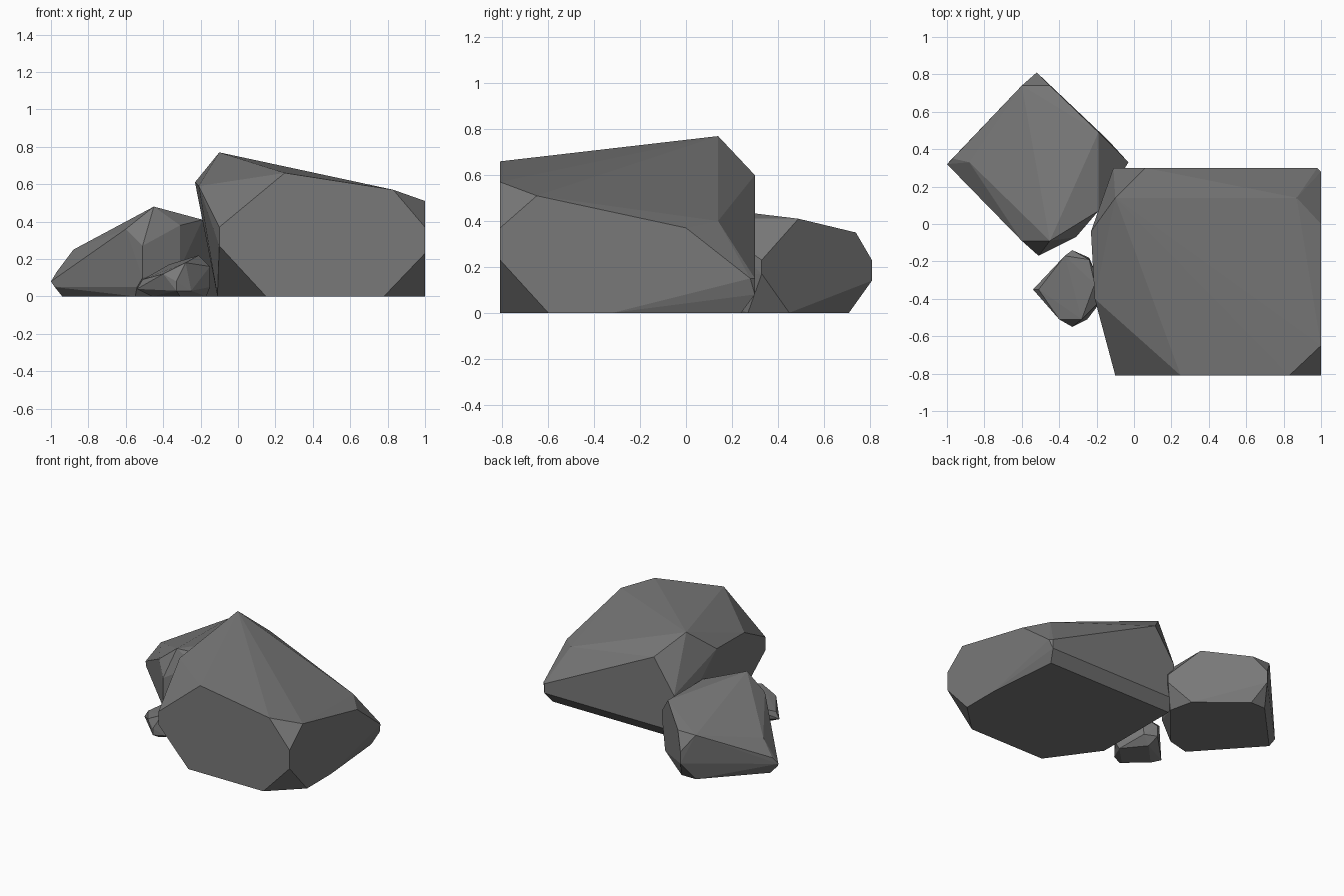
import bpy, bmesh, math

cube = bpy.data.objects.get("Cube")
if cube:
    bpy.data.objects.remove(cube, do_unlink=True)

stone = bpy.data.materials.new("stone_grey")
stone.use_nodes = True
GREY = (0.19, 0.19, 0.19, 1)
stone.diffuse_color = GREY
bsdf = stone.node_tree.nodes["Principled BSDF"]
bsdf.inputs["Base Color"].default_value = GREY
bsdf.inputs["Roughness"].default_value = 0.9


def rock(name, *rings):
    """Chiselled convex boulder wrapped round a few corner points."""
    bm = bmesh.new()
    for ring in rings:
        for p in ring:
            bm.verts.new(p)
    hull = bmesh.ops.convex_hull(bm, input=bm.verts[:])
    loose = [v for v in bm.verts if not v.link_faces]
    bmesh.ops.delete(bm, geom=loose, context='VERTS')
    bmesh.ops.dissolve_limit(bm, angle_limit=math.radians(2.5),
                             verts=bm.verts[:], edges=bm.edges[:])
    bmesh.ops.recalc_face_normals(bm, faces=bm.faces[:])
    mesh = bpy.data.meshes.new(name)
    bm.to_mesh(mesh)
    bm.free()
    mesh.materials.append(stone)
    obj = bpy.data.objects.new(name, mesh)
    bpy.context.scene.collection.objects.link(obj)
    return obj


# Large boulder: base, sides, crown
rock("large_boulder",
     [(.15, -.81, 0), (.78, -.81, 0), (1, -.6, 0), (1, -.32, 0),
      (.95, .24, 0), (-.11, .24, 0), (-.11, -.45, 0)],
     [(-.1, -.81, .27), (-.1, -.81, .37), (1, -.81, .23), (1, -.81, .37),
      (1, .28, .15), (.98, .3, .15), (.98, .3, .08),
      (-.11, .3, .08), (-.11, .3, .35)],
     [(-.1, .14, .77), (.25, -.81, .66), (.83, -.81, .57), (1, -.65, .51),
      (1, 0, .37), (.87, .14, .4), (.06, .3, .6),
      (-.23, -.04, .61), (-.21, -.4, .59)])

# Medium boulder, turned a quarter behind the large one
rock("medium_boulder",
     [(-.1, .27, 0), (-.14, .45, 0), (-.46, .71, 0), (-.58, .71, 0),
      (-.94, .33, 0), (-.55, -.1, 0), (-.38, -.06, 0)],
     [(-.52, .81, .14), (-.52, .81, .23), (-1, .32, .08), (-.97, .35, .13),
      (-.98, .3, .05), (-.54, -.14, .05), (-.51, -.17, .1), (-.51, -.17, .27),
      (-.31, -.07, .15), (-.03, .33, .17), (-.03, .33, .23)],
     [(-.45, -.09, .48), (-.6, -.09, .36), (-.31, -.07, .38), (-.88, .33, .25),
      (-.6, .74, .35), (-.45, .74, .35), (-.19, .49, .41), (-.19, .07, .41)])

# Small stone in front
rock("small_stone",
     [(-.46, -.37, 0), (-.31, -.5, 0), (-.17, -.36, 0), (-.3, -.2, 0)],
     [(-.54, -.35, .04), (-.33, -.55, .03), (-.33, -.55, .08),
      (-.25, -.51, .03), (-.15, -.38, .05), (-.15, -.38, .16),
      (-.24, -.18, .06), (-.33, -.14, .06), (-.33, -.14, .14)],
     [(-.51, -.35, .09), (-.4, -.51, .12), (-.28, -.51, .18),
      (-.21, -.32, .22), (-.24, -.19, .21), (-.37, -.17, .17)])
